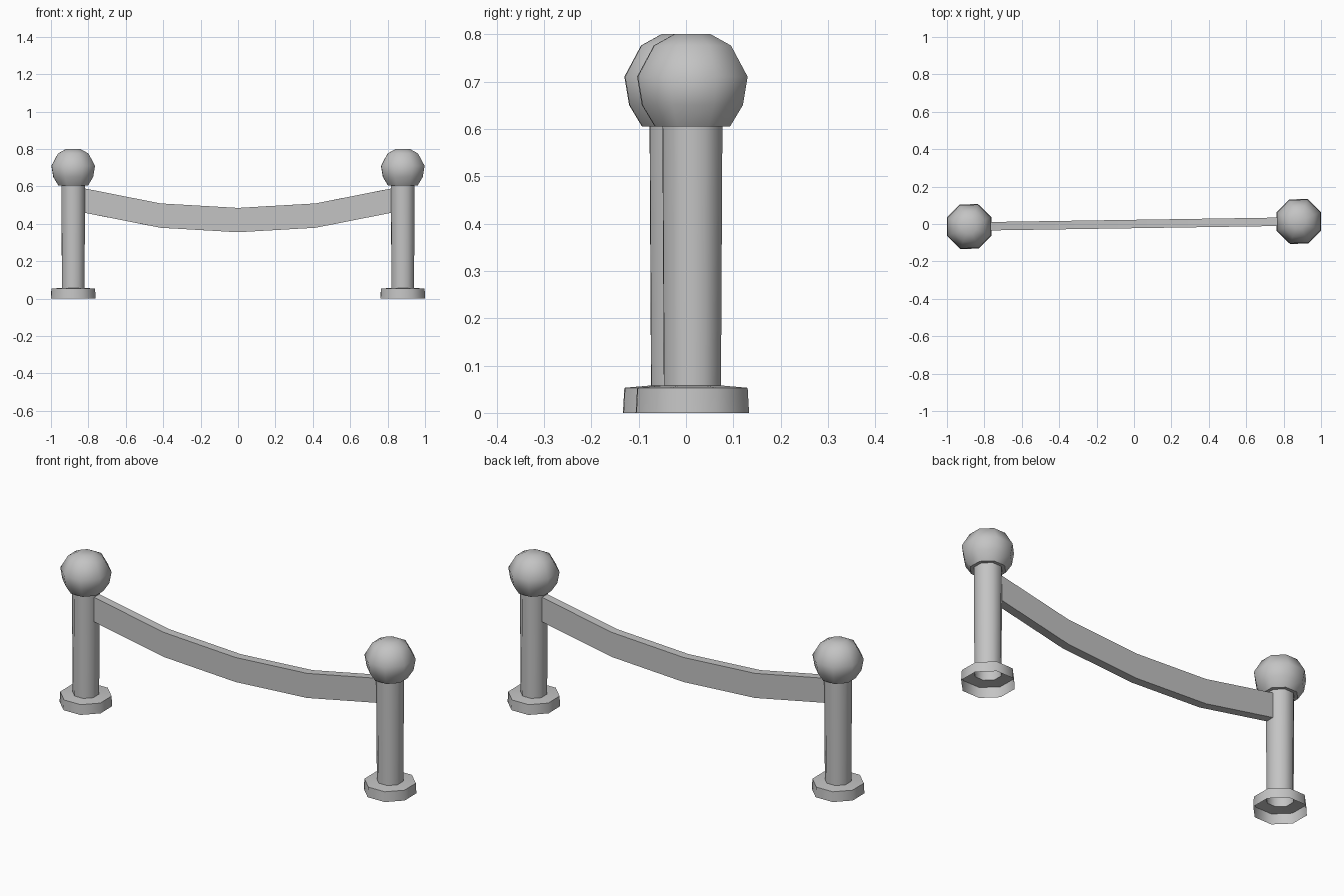
import bpy, bmesh, math
from mathutils import Vector

old = bpy.data.objects.get("Cube")
if old:
    bpy.data.objects.remove(old, do_unlink=True)

grey = bpy.data.materials.new("plain grey")
grey.use_nodes = True
grey.diffuse_color = (0.55, 0.55, 0.55, 1)
grey.node_tree.nodes["Principled BSDF"].inputs["Base Color"].default_value = grey.diffuse_color

SIDES = 8
TURN = math.atan2(0.0135, 0.88)  # the barrier runs slightly askew


def finish(name, bm, location=(0, 0, 0), angle=TURN):
    bmesh.ops.recalc_face_normals(bm, faces=bm.faces)
    mesh = bpy.data.meshes.new(name)
    bm.to_mesh(mesh)
    bm.free()
    mesh.materials.append(grey)
    obj = bpy.data.objects.new(name, mesh)
    bpy.context.collection.objects.link(obj)
    obj.location = location
    obj.rotation_euler.z = angle
    bpy.ops.object.select_all(action="DESELECT")
    obj.select_set(True)
    bpy.context.view_layer.objects.active = obj
    bpy.ops.object.shade_smooth_by_angle(angle=math.radians(50))


def lathe(name, profile, location, angle, cap=False):
    """Octagonal turned part; profile holds (half width across flats, height)."""
    bm = bmesh.new()
    rings = []
    for width, z in profile:
        r = width / math.cos(math.pi / SIDES)
        turns = [(i + 0.5) * math.tau / SIDES for i in range(SIDES)]
        rings.append([bm.verts.new((r * math.cos(a), r * math.sin(a), z)) for a in turns])
    for low, high in zip(rings, rings[1:]):
        for i in range(SIDES):
            j = (i + 1) % SIDES
            bm.faces.new((low[i], low[j], high[j], high[i]))
    if cap:
        bm.faces.new(rings[0])
        bm.faces.new(rings[-1])
    finish(name, bm, location, angle)


# Posts: hollow foot, tapered column and faceted ball, the second turned half round
foot = [(0.119, 0), (0.116, 0.053), (0.06, 0.058)]
column = [(0.06, 0.058), (0.063, 0.606)]
ball = [(0.079, 0.605), (0.106, 0.65), (0.116, 0.71), (0.081, 0.776), (0.038, 0.8)]
for side, sign in (("right", -1), ("left", 1)):
    place = (0.881 * sign, 0.0135 * sign, 0)
    angle = TURN + (math.pi if sign > 0 else 0)
    lathe(side + "_foot", foot, place, angle)
    lathe(side + "_column", column, place, angle)
    lathe(side + "_ball", ball, place, angle, cap=True)

# Sagging strap between the columns
half = [(0.83, 0.526), (0.415, 0.444)]
path = [(-x, z) for x, z in half] + [(0, 0.42)] + [(x, z) for x, z in reversed(half)]
bm = bmesh.new()
sections = []
for x, z in path:
    corners = [(-1, -1), (1, -1), (1, 1), (-1, 1)]
    sections.append([bm.verts.new(Vector((x, 0.0225 * a, z + 0.065 * b))) for a, b in corners])
for a, b in zip(sections, sections[1:]):
    for i in range(4):
        j = (i + 1) % 4
        bm.faces.new((a[i], a[j], b[j], b[i]))
bm.faces.new(sections[0])
bm.faces.new(sections[-1])
finish("strap", bm)
